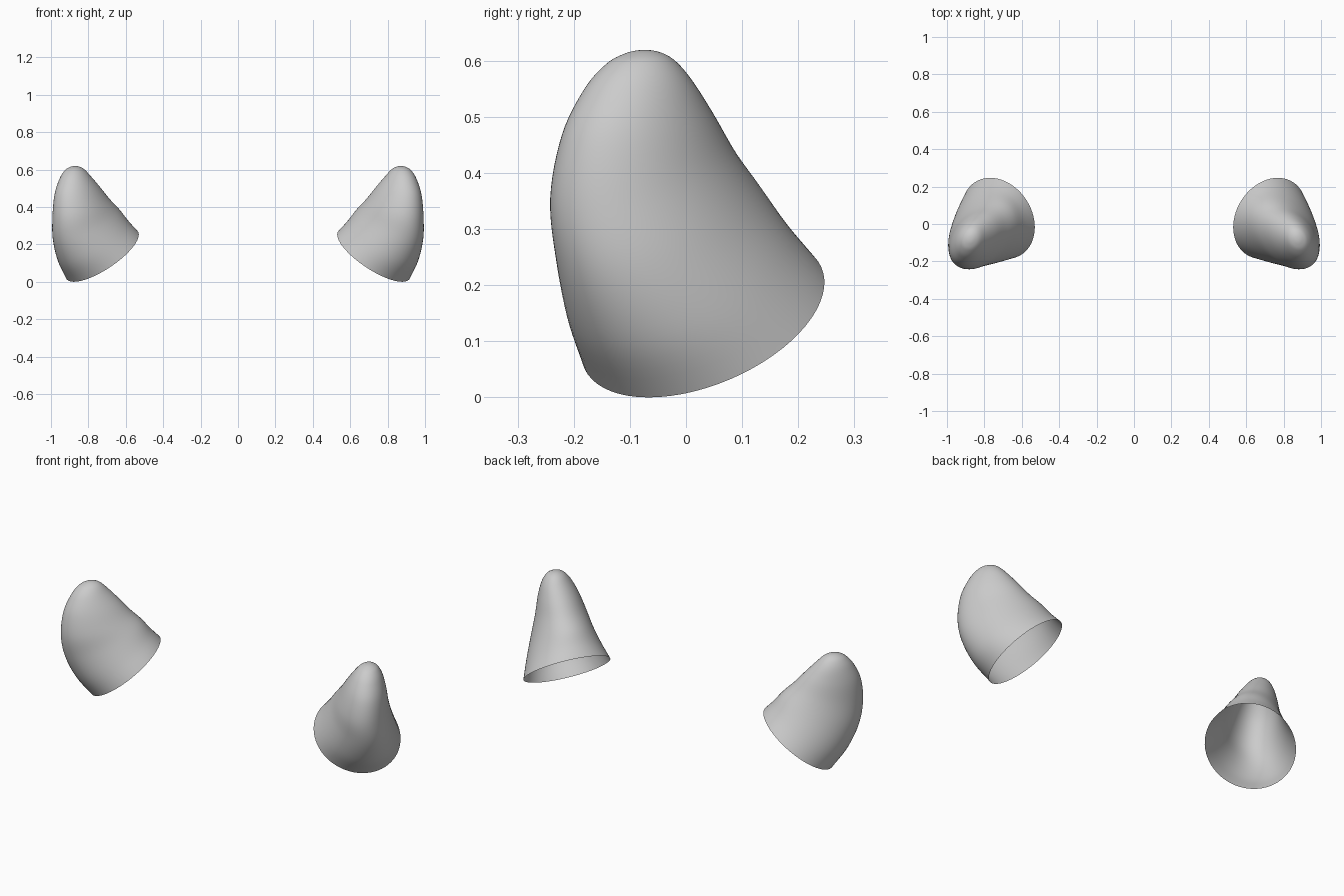
import bpy, bmesh, math
from mathutils import Vector

if "Cube" in bpy.data.objects:
    bpy.data.objects.remove(bpy.data.objects["Cube"])

SEG, SUB = 64, 6
CENTRE = Vector((0.726, 0.03, 0.0))
H = Vector((0.844, -0.536, 0))      # horizontal lean direction
W = Vector((0.536, 0.844, 0))       # sideways direction
Z = Vector((0, 0, 1))

# Section keys: front (h, z, w), back (h, z, w), half width
KEYS = [
    (0.180, 0.000, 0.000, -0.180, 0.284, 0.000, 0.230),
    (0.258, 0.100, -0.020, -0.132, 0.335, 0.000, 0.196),
    (0.312, 0.220, -0.040, -0.085, 0.392, 0.000, 0.162),
    (0.330, 0.340, -0.058, -0.025, 0.448, 0.000, 0.136),
    (0.318, 0.460, -0.052, 0.034, 0.512, 0.000, 0.110),
    (0.282, 0.545, -0.038, 0.087, 0.566, 0.000, 0.082),
    (0.246, 0.592, -0.025, 0.124, 0.601, -0.003, 0.054),
    (0.214, 0.612, -0.017, 0.154, 0.616, -0.006, 0.027),
    (0.184, 0.619, -0.011, 0.184, 0.619, -0.011, 0.000),
]


def catmull(p0, p1, p2, p3, t):
    return [0.5 * (2 * b + (c - a) * t + (2 * a - 5 * b + 4 * c - d) * t * t
                   + (3 * b - a - 3 * c + d) * t ** 3)
            for a, b, c, d in zip(p0, p1, p2, p3)]


def sections():
    first = [2 * a - b for a, b in zip(KEYS[0], KEYS[1])]
    k = KEYS[-2]
    last = k[3:6] + k[0:3] + (-k[6],)              # carry on over the tip
    pts = [first] + KEYS + [last]
    rows = []
    for i in range(len(KEYS) - 1):
        for s in range(SUB):
            rows.append(catmull(*pts[i:i + 4], s / SUB))
    return rows


def place(h, z, w):
    return CENTRE + H * h + Z * z + W * w


def make_ear(name, side):
    bm = bmesh.new()
    flip = lambda p: Vector((p.x * side, p.y, p.z))
    rings = []
    # Stacked oval sections from the open rim to the tip
    for row in sections():
        front, back = place(*row[:3]), place(*row[3:6])
        mid, arm = (front + back) / 2, (front - back) / 2
        ring = []
        for j in range(SEG):
            a = 2 * math.pi * j / SEG
            p = mid + arm * math.cos(a) + W * row[6] * math.sin(a)
            ring.append(bm.verts.new(flip(p)))
        rings.append(ring)
    tip = bm.verts.new(flip(place(*KEYS[-1][:3])))

    def face(vs):
        bm.faces.new(vs if side > 0 else vs[::-1])

    for r0, r1 in zip(rings, rings[1:]):
        for j in range(SEG):
            n = (j + 1) % SEG
            face([r0[j], r0[n], r1[n], r1[j]])
    for j in range(SEG):
        face([rings[-1][j], rings[-1][(j + 1) % SEG], tip])
    for f in bm.faces:
        f.smooth = True
    me = bpy.data.meshes.new(name)
    bm.to_mesh(me)
    bm.free()
    bpy.context.collection.objects.link(bpy.data.objects.new(name, me))


# Pair of open ear shells
make_ear("right_ear", 1)
make_ear("left_ear", -1)
